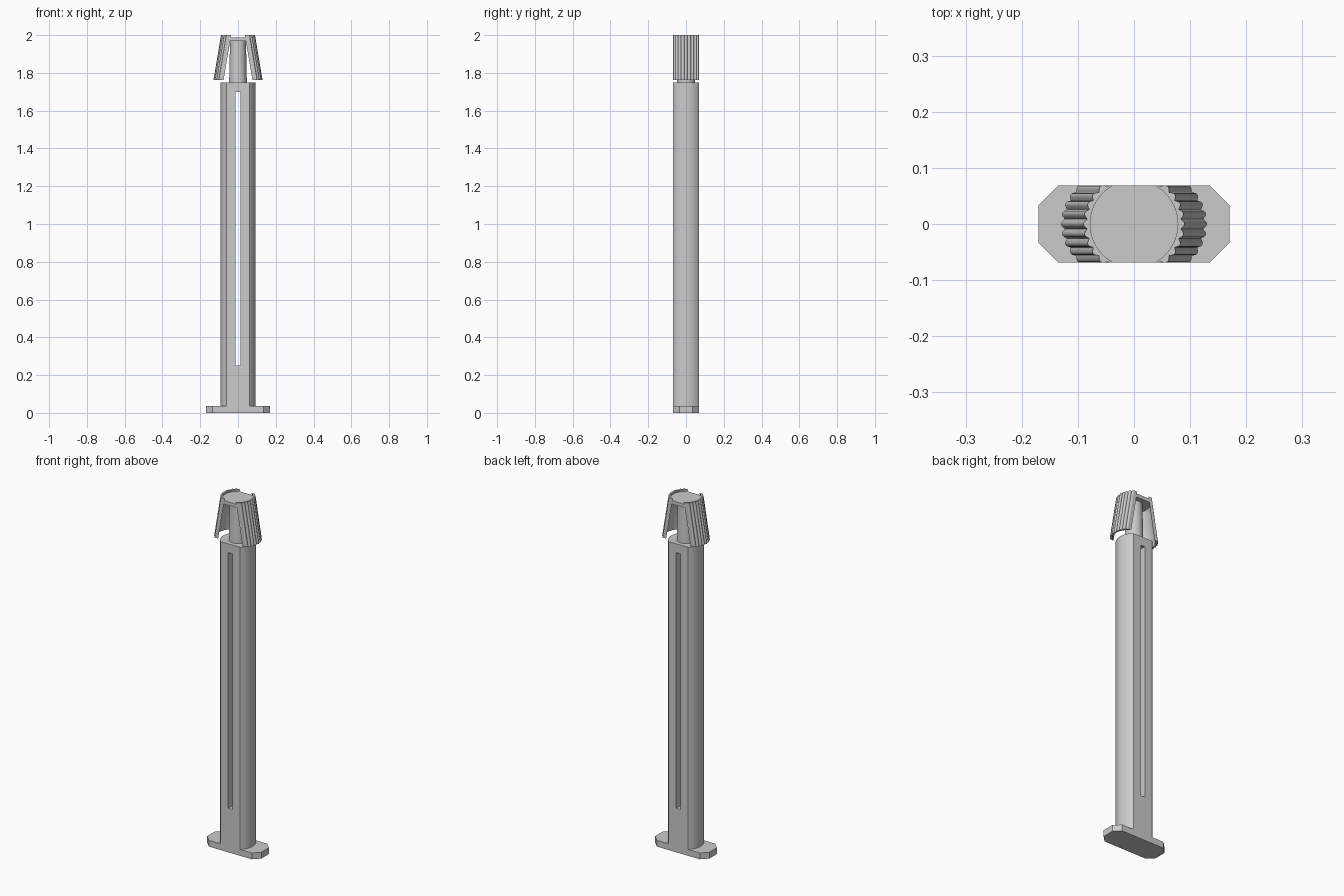
import bpy, bmesh
from math import sin, cos, asin, pi, radians

if "Cube" in bpy.data.objects:
    bpy.data.objects.remove(bpy.data.objects["Cube"])

HALF_Y = 0.069      # half depth of the whole part


def prism(name, low, high, z0, z1, smooth=True):
    """Solid between two matching outlines."""
    bm = bmesh.new()
    a = [bm.verts.new((x, y, z0)) for x, y in low]
    b = [bm.verts.new((x, y, z1)) for x, y in high]
    bm.faces.new(a[::-1])
    bm.faces.new(b)
    n = len(a)
    for i in range(n):
        j = (i + 1) % n
        bm.faces.new((a[i], a[j], b[j], b[i]))
    bmesh.ops.recalc_face_normals(bm, faces=bm.faces)
    me = bpy.data.meshes.new(name)
    bm.to_mesh(me)
    bm.free()
    ob = bpy.data.objects.new(name, me)
    bpy.context.collection.objects.link(ob)
    if smooth:
        bpy.ops.object.select_all(action='DESELECT')
        ob.select_set(True)
        bpy.context.view_layer.objects.active = ob
        bpy.ops.object.shade_smooth_by_angle(angle=radians(35))
    return ob


def flatted_circle(r, n=16):
    """Circle cut flat at front and back."""
    t = asin(HALF_Y / r)
    arc = [(r * cos(-t + 2 * t * i / n), r * sin(-t + 2 * t * i / n)) for i in range(n + 1)]
    return arc + [(-x, -y) for x, y in arc]


def circle(r, n=32):
    return [(r * cos(2 * pi * i / n), r * sin(2 * pi * i / n)) for i in range(n)]


# Foot plate with chamfered corners
foot = [(0.17, -0.034), (0.17, 0.034), (0.135, HALF_Y), (-0.135, HALF_Y),
        (-0.17, 0.034), (-0.17, -0.034), (-0.135, -HALF_Y), (0.135, -HALF_Y)]
prism("foot_plate", foot, foot, 0, 0.036, smooth=False)

# Shaft with a long slot through it
section = flatted_circle(0.092)
shaft = prism("shaft", section, section, 0.03, 1.75)
slot = [(-0.013, -0.2), (0.013, -0.2), (0.013, 0.2), (-0.013, 0.2)]
cutter = prism("slot_cutter", slot, slot, 0.25, 1.70, smooth=False)
cutter.hide_render = True
cutter.hide_viewport = True
cut = shaft.modifiers.new("slot", 'BOOLEAN')
cut.object = cutter
cut.operation = 'DIFFERENCE'
cut.solver = 'EXACT'

# Neck and cap of the head
prism("neck", circle(0.047), circle(0.042), 1.745, 1.98)
cap = flatted_circle(0.081)
prism("head_cap", cap, cap, 1.968, 1.988)

# Ribbed spring wings, leaning outwards towards the bottom
RIBS, STEP, SUB = 9, radians(12), 8
outer = []
for i in range(RIBS * SUB + 1):
    a = STEP * (i / SUB - RIBS / 2)
    r = 0.0835 + 0.0065 * abs(cos(pi * a / STEP))
    outer.append((r * cos(a), max(-HALF_Y, min(HALF_Y, r * sin(a)))))
t = asin(HALF_Y / 0.078)
inner = [(0.078 * cos(t - 2 * t * i / 20), 0.078 * sin(t - 2 * t * i / 20)) for i in range(21)]
outline = outer + inner
for side, name in ((1, "wing_right"), (-1, "wing_left")):
    top = [(side * x, y) for x, y in outline]
    bottom = [(side * (x + 0.04), y) for x, y in outline]
    prism(name, bottom, top, 1.762, 2.0)
